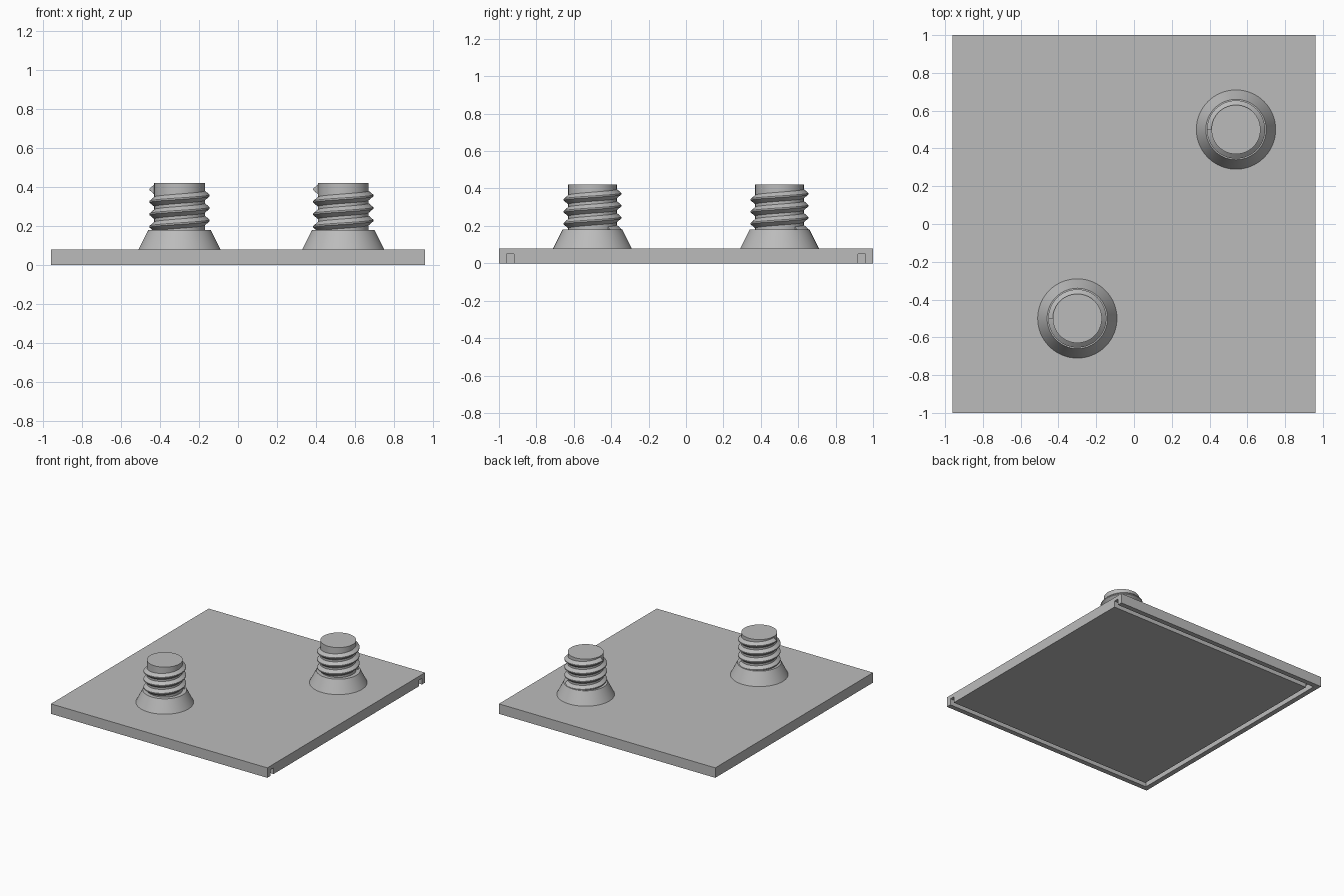
import bpy, bmesh
from math import cos, sin, pi, radians

cube = bpy.data.objects.get("Cube")
if cube:
    bpy.data.objects.remove(cube, do_unlink=True)

grey = bpy.data.materials.new("grey")
grey.use_nodes = True
colour = (0.5, 0.5, 0.5, 1)
grey.diffuse_color = colour
grey.node_tree.nodes["Principled BSDF"].inputs["Base Color"].default_value = colour


def add_object(name, bm, smooth=False):
    bmesh.ops.recalc_face_normals(bm, faces=bm.faces[:])
    mesh = bpy.data.meshes.new(name)
    bm.to_mesh(mesh)
    bm.free()
    mesh.materials.append(grey)
    obj = bpy.data.objects.new(name, mesh)
    bpy.context.collection.objects.link(obj)
    if smooth:
        bpy.ops.object.select_all(action='DESELECT')
        obj.select_set(True)
        bpy.context.view_layer.objects.active = obj
        bpy.ops.object.shade_smooth_by_angle(angle=radians(30))
    return obj


def prism(name, outline, low, high):
    bm = bmesh.new()
    face = bm.faces.new([bm.verts.new((x, y, low)) for x, y in outline])
    top = bmesh.ops.extrude_face_region(bm, geom=[face])["geom"]
    verts = [v for v in top if isinstance(v, bmesh.types.BMVert)]
    bmesh.ops.translate(bm, verts=verts, vec=(0, 0, high - low))
    return add_object(name, bm)


def tapered(name, x, y, low, high, r_low, r_high):
    bm = bmesh.new()
    bmesh.ops.create_cone(bm, cap_ends=True, segments=64, radius1=r_low,
                          radius2=r_high, depth=high - low)
    bmesh.ops.translate(bm, verts=bm.verts[:], vec=(x, y, (low + high) / 2))
    return add_object(name, bm, smooth=True)


def thread(name, x, y, top, pitch, turns, steps=64):
    # V-shaped section swept down a right-handed helix from its blunt end
    section = [(0.122, -0.031), (0.154, -0.004), (0.154, 0.004), (0.122, 0.031)]
    bm = bmesh.new()
    rings = []
    for i in range(int(turns * steps) + 1):
        t = i / steps
        a = pi - 2 * pi * t
        rings.append([bm.verts.new((x + r * cos(a), y + r * sin(a),
                                    top - pitch * t + dz)) for r, dz in section])
    n = len(section)
    for one, two in zip(rings, rings[1:]):
        for k in range(n):
            m = (k + 1) % n
            bm.faces.new((one[k], one[m], two[m], two[k]))
    bm.faces.new(rings[0])
    bm.faces.new(rings[-1])
    return add_object(name, bm, smooth=True)


# Base plate with a U-shaped groove underneath, open on the +x side
plate = prism("base_plate", [(-0.96, -1), (0.96, -1), (0.96, 1), (-0.96, 1)], 0, 0.08)
groove = prism("groove_cutter",
               [(1.1, -0.96), (-0.92, -0.96), (-0.92, 0.96), (1.1, 0.96),
                (1.1, 0.92), (-0.88, 0.92), (-0.88, -0.92), (1.1, -0.92)], -0.05, 0.05)
groove.hide_render = True
groove.hide_viewport = True
cut = plate.modifiers.new("groove", 'BOOLEAN')
cut.operation = 'DIFFERENCE'
cut.solver = 'EXACT'
cut.object = groove

# Two threaded posts on flared collars
for side, x, y in (("front", -0.30, -0.5), ("back", 0.54, 0.5)):
    tapered(side + "_collar", x, y, 0.08, 0.18, 0.21, 0.16)
    tapered(side + "_post", x, y, 0.17, 0.42, 0.13, 0.13)
    thread(side + "_thread", x, y, 0.388, 0.064, 3.4)
